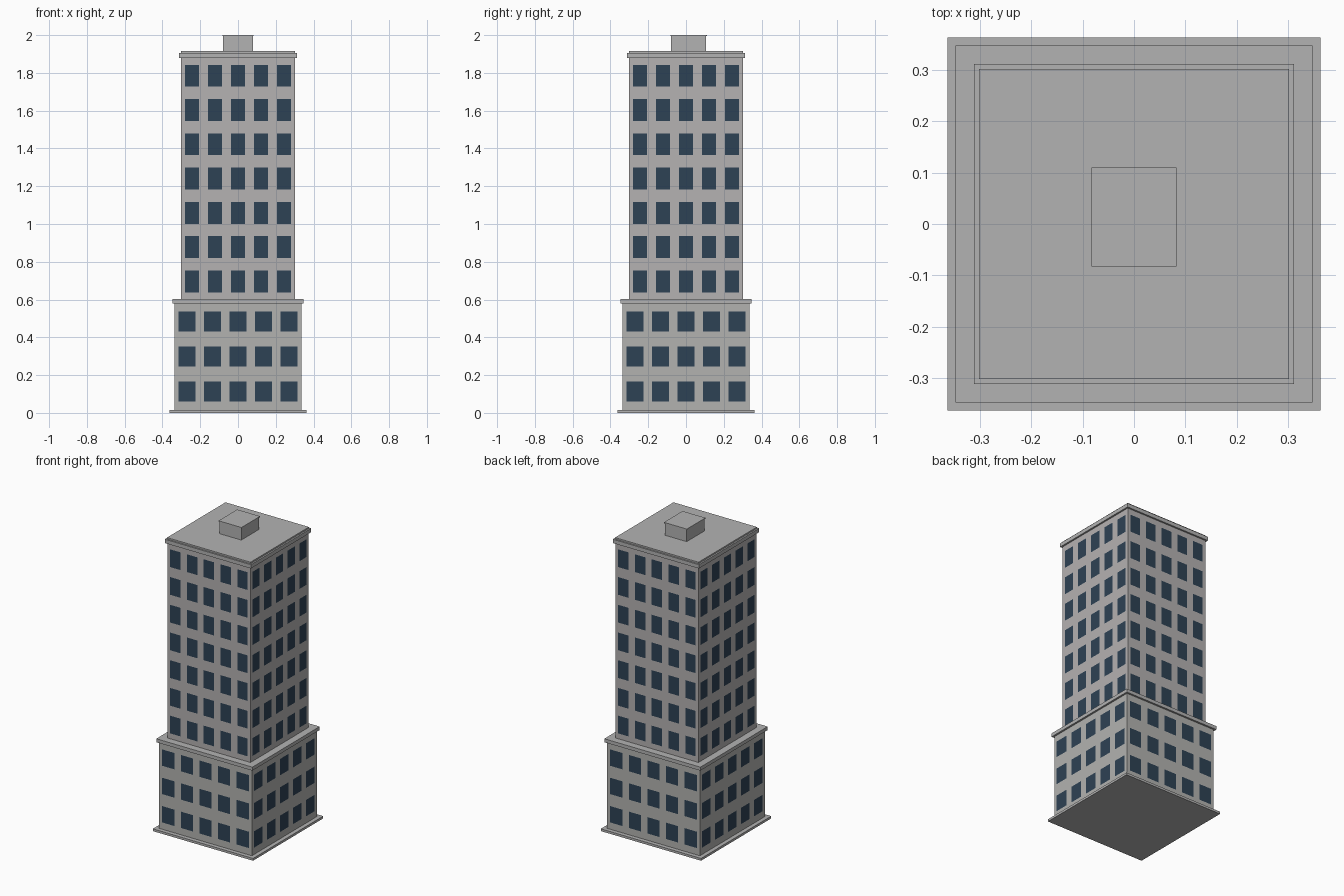
import bpy
import bmesh
from mathutils import Matrix, Vector
from math import pi

cube = bpy.data.objects.get("Cube")
if cube:
    bpy.data.objects.remove(cube, do_unlink=True)


def material(name, rgb):
    mat = bpy.data.materials.new(name)
    mat.use_nodes = True
    color = (*rgb, 1.0)
    mat.diffuse_color = color
    mat.node_tree.nodes["Principled BSDF"].inputs["Base Color"].default_value = color
    return mat


trim = material("grey concrete", (0.45, 0.45, 0.45))
tower_wall = material("warm grey wall", (0.46, 0.445, 0.445))
podium_wall = material("pale stone wall", (0.45, 0.45, 0.435))
glass = material("dark blue glass", (0.027, 0.054, 0.089))


def add_object(name, bm, mats):
    mesh = bpy.data.meshes.new(name)
    bm.to_mesh(mesh)
    bm.free()
    for mat in mats:
        mesh.materials.append(mat)
    obj = bpy.data.objects.new(name, mesh)
    bpy.context.collection.objects.link(obj)
    return obj


def block(name, half_x, y0, y1, z0, z1):
    bm = bmesh.new()
    size = Vector((2 * half_x, y1 - y0, z1 - z0))
    centre = Vector((0, (y0 + y1) / 2, (z0 + z1) / 2))
    bmesh.ops.create_cube(bm, size=1, matrix=Matrix.Translation(centre) @ Matrix.Diagonal(size).to_4x4())
    return add_object(name, bm, [trim])


def slab(name, half, z0, z1):
    return block(name, half, -half, half, z0, z1)


def cuts(start, end, first, pitch, width, count):
    """Edge positions of a run of windows; every odd interval is an opening."""
    edges = [first + i * pitch + side * width / 2 for i in range(count) for side in (-1, 1)]
    return [start] + edges + [end]


def storeys(name, wall, half, z0, z1, columns, rows):
    """Four walls cut into a grid, with the window cells given the glass material."""
    bm = bmesh.new()
    xs = cuts(-half, half, *columns)
    zs = cuts(z0, z1, *rows)
    for quarter in range(4):
        turn = Matrix.Rotation(quarter * pi / 2, 4, "Z")
        grid = [[bm.verts.new(turn @ Vector((x, -half, z))) for x in xs] for z in zs]
        for r in range(len(zs) - 1):
            for c in range(len(xs) - 1):
                face = bm.faces.new((grid[r][c], grid[r][c + 1], grid[r + 1][c + 1], grid[r + 1][c]))
                face.material_index = 1 if r % 2 and c % 2 else 0
    bmesh.ops.remove_doubles(bm, verts=bm.verts, dist=0.0001)
    # Close the top and bottom
    bmesh.ops.holes_fill(bm, edges=[e for e in bm.edges if e.is_boundary], sides=0)
    bmesh.ops.recalc_face_normals(bm, faces=bm.faces)
    return add_object(name, bm, [wall, glass])


# Podium: plinth, three storeys and a ledge
slab("plinth", 0.363, 0.0, 0.015)
storeys("podium", podium_wall, 0.336, 0.015, 0.58,
        (-0.27, 0.135, 0.088, 5), (0.113, 0.1855, 0.107, 3))
slab("podium_ledge", 0.348, 0.58, 0.603)

# Tower: seven storeys, cornice and roof
storeys("tower", tower_wall, 0.301, 0.603, 1.88,
        (-0.243, 0.1215, 0.075, 5), (0.696, 0.1815, 0.116, 7))
slab("cornice", 0.312, 1.88, 1.905)
slab("roof", 0.302, 1.905, 1.915)

# Rooftop plant room with a thin lid
block("plant_room", 0.079, -0.079, 0.106, 1.915, 1.994)
block("plant_room_lid", 0.083, -0.083, 0.11, 1.994, 2.0)
